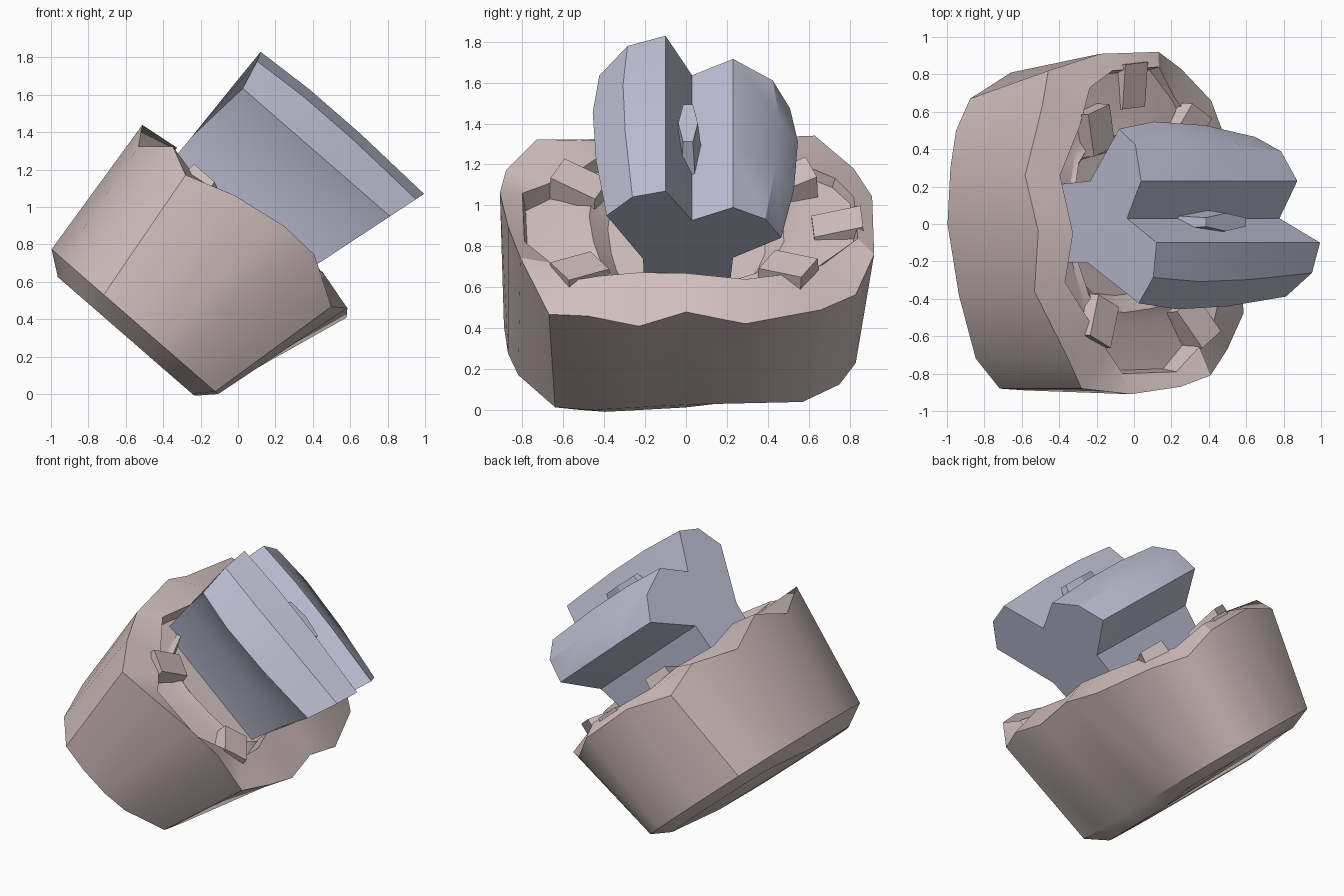
import bpy, bmesh, math
from mathutils import Vector, Matrix

cube = bpy.data.objects.get("Cube")
if cube:
    bpy.data.objects.remove(cube, do_unlink=True)

TILT = math.radians(41)      # whole model leans over about the y axis
CENTRE = -0.58               # middle of the base along its own long axis


def make_material(name, colour):
    mat = bpy.data.materials.new(name)
    mat.use_nodes = True
    mat.diffuse_color = colour
    shader = mat.node_tree.nodes["Principled BSDF"]
    shader.inputs["Base Color"].default_value = colour
    shader.inputs["Roughness"].default_value = 0.8
    return mat


pink = make_material("dusty pink", (0.64, 0.53, 0.52, 1))
lilac = make_material("pale lilac", (0.53, 0.53, 0.67, 1))


def finish(name, bm, mat, smooth_angle=None):
    """Turn a bmesh into a tilted object."""
    bmesh.ops.recalc_face_normals(bm, faces=bm.faces)
    mesh = bpy.data.meshes.new(name)
    bm.to_mesh(mesh)
    bm.free()
    mesh.materials.append(mat)
    obj = bpy.data.objects.new(name, mesh)
    bpy.context.collection.objects.link(obj)
    obj.rotation_euler = (0, TILT, 0)
    if smooth_angle:
        bpy.ops.object.select_all(action='DESELECT')
        obj.select_set(True)
        bpy.context.view_layer.objects.active = obj
        bpy.ops.object.shade_smooth_by_angle(angle=math.radians(smooth_angle))


def loft(rings):
    """Bridge closed rings of equal length and cap both ends."""
    bm = bmesh.new()
    loops = [[bm.verts.new(p) for p in ring] for ring in rings]
    for a, b in zip(loops, loops[1:]):
        for i in range(len(a)):
            j = (i + 1) % len(a)
            bm.faces.new((a[i], a[j], b[j], b[i]))
    bm.faces.new(loops[0])
    bm.faces.new(loops[-1])
    return bm


# Base: jagged rim (long, across, height) and matching foot (long, across)
outline = [
    (-.98, -.88, .70, -.89, -.88), (-1.13, -.73, .77, -1.06, -.72),
    (-1.27, -.36, .65, -1.18, -.38), (-1.33, -.04, .75, -1.26, 0),
    (-1.31, .26, .62, -1.24, .3), (-1.25, .63, .69, -1.2, .5),
    (-1.12, .82, .59, -1.1, .67), (-.82, .91, .67, -.81, .81),
    (-.4, .92, .66, -.43, .83), (-.18, .83, .59, -.27, .75),
    (-.01, .66, .64, -.14, .57), (.14, .29, .68, -.13, .28),
    (.11, 0, .73, -.12, 0), (.17, -.23, .69, -.1, -.23),
    (.14, -.48, .73, -.08, -.47), (.07, -.67, .68, -.1, -.64),
    (-.18, -.81, .83, -.34, -.82), (-.4, -.87, .84, -.5, -.87),
    (-.71, -.91, .79, -.7, -.89)]
rim = [Vector(p[:3]) for p in outline]
foot = [Vector((p[3], p[4], -.07)) for p in outline]

# Broken inner lip of the rim, one point for each outer one
lip = [Vector(p) for p in [
    (-.83, -.68, .74), (-.95, -.52, .73), (-1.14, -.31, .75),
    (-1.11, -.05, .78), (-1.15, .26, .72), (-1.02, .52, .73),
    (-.92, .73, .70), (-.77, .82, .71), (-.45, .84, .72), (-.3, .67, .68),
    (-.19, .53, .72), (-.1, .29, .76), (-.11, 0, .79), (-.15, -.23, .76),
    (-.09, -.42, .79), (-.1, -.57, .75), (-.21, -.66, .77),
    (-.37, -.79, .77), (-.74, -.80, .76)]]


def shrink(ring, along, across, height):
    """Scale a ring inward; height is a function of (index, old point)."""
    return [(CENTRE + (p.x - CENTRE) * along, p.y * across, height(i, p))
            for i, p in enumerate(ring)]


base_rings = [
    shrink(foot, .82, .84, lambda i, p: -.13 if p.y > 0 else -.16),
    foot, rim, lip,
    shrink(lip, .97, .98, lambda i, p: .65 + .02 * (i % 2)),
    shrink(rim, .62, .60, lambda i, p: .66),
    shrink(rim, .60, .52, lambda i, p: .68),
    shrink(rim, .58, .42, lambda i, p: .60)]
finish("base_ring", loft(base_rings), pink, 30)


# Broken chunks bedded inside the rim: long, across, height, turn
chunks = [(-.88, .5, .67, 20), (-.86, -.52, .67, -25), (-.2, -.52, .68, 35),
          (-.24, .5, .66, -30), (-.6, .74, .62, 5)]
for i, (u, v, w, turn) in enumerate(chunks):
    bm = bmesh.new()
    bmesh.ops.create_cube(bm, size=1)
    for vert in bm.verts:
        if vert.co.z > 0:            # taper and slope the top
            vert.co.x *= .8
            vert.co.z += .3 * vert.co.y * (1 if v > 0 else -1)
    place = (Matrix.Translation((u, v, w)) @
             Matrix.Rotation(math.radians(turn), 4, 'Z') @
             Matrix.Diagonal((.2, .24, .16, 1)))
    bmesh.ops.transform(bm, matrix=place, verts=bm.verts)
    finish(f"rim_chunk_{i + 1}", bm, pink)


# Crown: two-lobed cross-section (across, height), lofted along its length
section = [(-.2, .45), (-.21, .88), (-.4, 1.25), (-.27, 1.41), (-.1, 1.46),
           (.03, 1.21), (.23, 1.32), (.4, 1.22), (.48, 1.06), (.23, .89),
           (.2, .45)]


def far_end(v, w):
    """Upright end whose lobes round off to the sides."""
    return -1.08 - .03 * (w - .5) + .25 * max(0, abs(v) - .2)


def near_end(v, w):
    """End that flares outward with height."""
    return -.15 + .28 * (w - .75)


def crown_slice(along, bulge, lift):
    """One slice; the lobes widen by bulge and rise by lift."""
    return [(along(v, w), v * (bulge if abs(v) > .25 else 1),
             w + (lift if w > 1.3 else 0)) for v, w in section]


crown = loft([crown_slice(far_end, 1.06, 0),
              crown_slice(lambda v, w: -.78, 1.14, .02),
              crown_slice(lambda v, w: -.42, 1.1, .02),
              crown_slice(near_end, .97, 0)])
finish("two_lobed_crown", crown, lilac, 32)


# Thin lens-shaped ridge lying in the valley between the lobes
bm = bmesh.new()
bmesh.ops.create_cone(bm, cap_ends=True, segments=6, radius1=.23, radius2=.16,
                      depth=.2)
bmesh.ops.transform(bm, verts=bm.verts, matrix=(
    Matrix.Translation((-.55, .01, 1.28)) @ Matrix.Diagonal((1, .3, 1, 1))))
finish("valley_ridge", bm, lilac)
